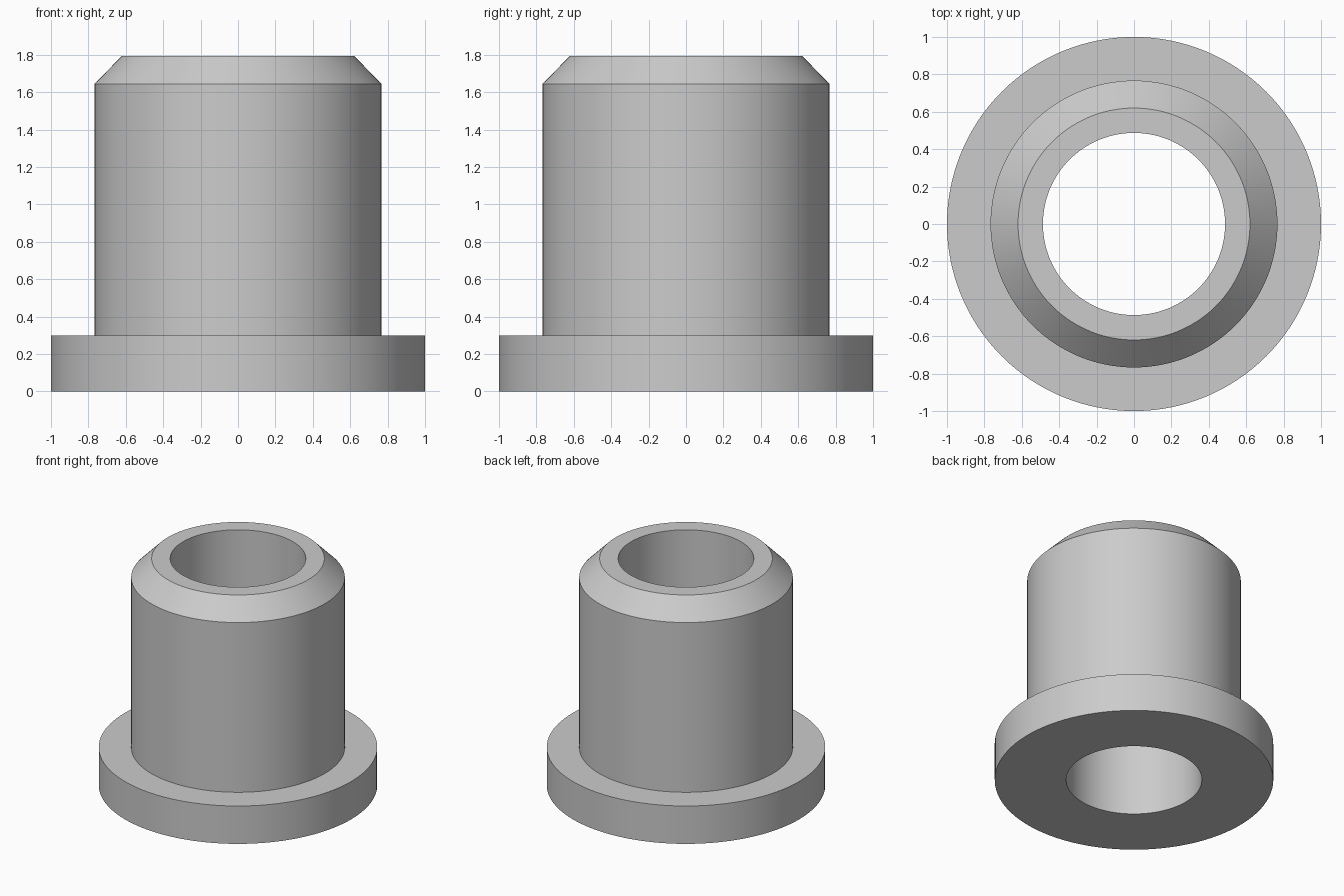
import bpy
import bmesh
import math

cube = bpy.data.objects.get("Cube")
if cube:
    bpy.data.objects.remove(cube, do_unlink=True)

SEGMENTS = 128
BORE, TIP, BODY, FLANGE = 0.487, 0.62, 0.767, 1.0
FLANGE_TOP, SHOULDER, TOP = 0.3, 1.645, 1.795

# Plain grey finish
grey = bpy.data.materials.new("light_grey")
colour = (0.6, 0.6, 0.6, 1)
grey.use_nodes = True
grey.diffuse_color = colour
grey.node_tree.nodes["Principled BSDF"].inputs["Base Color"].default_value = colour


def lathe(name, profile):
    """Revolve a closed (radius, height) profile around z."""
    bm = bmesh.new()
    rings = []
    for i in range(SEGMENTS):
        a = math.tau * i / SEGMENTS
        rings.append([bm.verts.new((r * math.cos(a), r * math.sin(a), z))
                      for r, z in profile])
    n = len(profile)
    for i, ring in enumerate(rings):
        following = rings[(i + 1) % SEGMENTS]
        for j in range(n):
            k = (j + 1) % n
            bm.faces.new((ring[j], following[j], following[k], ring[k]))
    bmesh.ops.recalc_face_normals(bm, faces=bm.faces)
    mesh = bpy.data.meshes.new(name)
    bm.to_mesh(mesh)
    bm.free()
    mesh.materials.append(grey)
    obj = bpy.data.objects.new(name, mesh)
    bpy.context.collection.objects.link(obj)
    return obj


# Flanged sleeve with a through bore and a chamfered top
bushing = lathe("flanged_bushing", [
    (BORE, 0), (FLANGE, 0), (FLANGE, FLANGE_TOP), (BODY, FLANGE_TOP),
    (BODY, SHOULDER), (TIP, TOP), (BORE, TOP)])

bpy.ops.object.select_all(action="DESELECT")
bushing.select_set(True)
bpy.context.view_layer.objects.active = bushing
bpy.ops.object.shade_smooth_by_angle(angle=math.radians(30))
